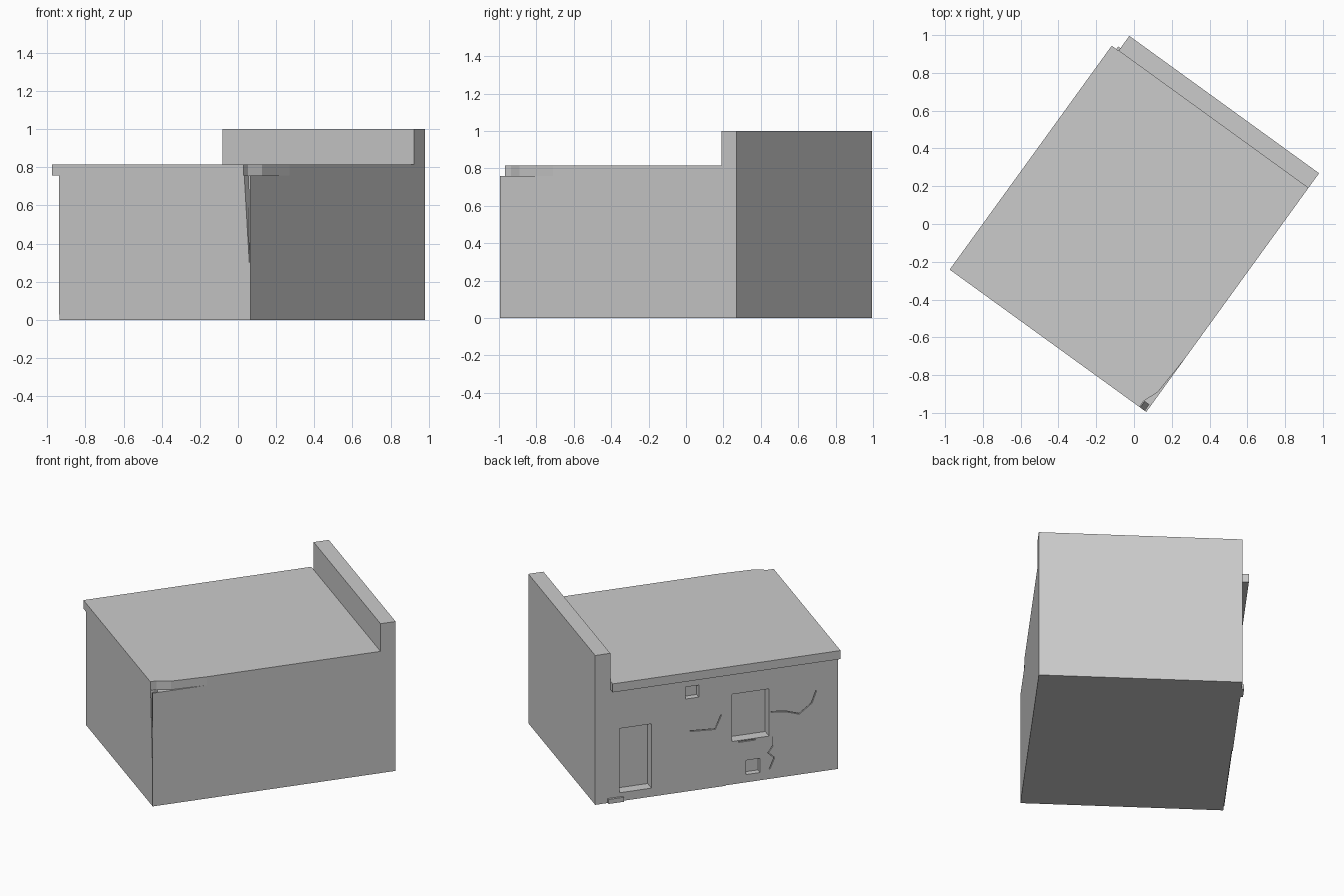
import bpy, bmesh, math
from mathutils import Matrix, Vector

if "Cube" in bpy.data.objects:
    bpy.data.objects.remove(bpy.data.objects["Cube"])

# Local frame: x runs along the long wall, y across to the door facade
FRAME = Matrix.Translation((0.065, -0.995, 0)) @ Matrix.Rotation(math.radians(54.1), 4, 'Z')
LENGTH, WIDTH = 1.56, 1.24
INNER = 1.463               # inner face of the raised end wall
EAVES, ROOF_TOP = 0.758, 0.815

plaster = bpy.data.materials.new("pale_grey_plaster")
plaster.use_nodes = True
plaster.diffuse_color = (0.6, 0.6, 0.6, 1)
plaster.node_tree.nodes["Principled BSDF"].inputs["Base Color"].default_value = (0.6, 0.6, 0.6, 1)


def prism(name, outline, axis, start, end):
    """Extrude a flat outline along one local axis."""
    bm = bmesh.new()

    def place(p, depth):
        co = list(p)
        co.insert(axis, depth)
        return bm.verts.new(co)

    base = bm.faces.new([place(p, start) for p in outline])
    moved = bmesh.ops.extrude_face_region(bm, geom=[base])["geom"]
    shift = Vector((0, 0, 0))
    shift[axis] = end - start
    bmesh.ops.translate(bm, vec=shift, verts=[g for g in moved if isinstance(g, bmesh.types.BMVert)])
    bmesh.ops.recalc_face_normals(bm, faces=bm.faces)
    mesh = bpy.data.meshes.new(name)
    bm.to_mesh(mesh)
    bm.free()
    mesh.materials.append(plaster)
    obj = bpy.data.objects.new(name, mesh)
    obj.matrix_world = FRAME
    bpy.context.collection.objects.link(obj)
    return obj


def rect(a0, a1, b0, b1):
    return [(a0, b0), (a1, b0), (a1, b1), (a0, b1)]


def box(name, x0, x1, y0, y1, z0, z1):
    return prism(name, rect(x0, x1, y0, y1), 2, z0, z1)


def cut(target, cutter):
    cutter.hide_render = True
    mod = target.modifiers.new("cut", 'BOOLEAN')
    mod.operation, mod.solver, mod.object = 'DIFFERENCE', 'EXACT', cutter
    bpy.context.view_layer.update()
    with bpy.context.temp_override(object=target, active_object=target):
        bpy.ops.object.modifier_apply(modifier=mod.name)
    bpy.data.objects.remove(cutter)


def ribbon(path, half):
    """Thin strip outline around a crack path."""
    pts = [Vector(p) for p in path]
    left, right = [], []
    for i, p in enumerate(pts):
        d = (pts[min(i + 1, len(pts) - 1)] - pts[max(i - 1, 0)]).normalized()
        n = Vector((-d.y, d.x)) * half
        left.append(tuple(p + n))
        right.append(tuple(p - n))
    return left + right[::-1]


# Main parts
walls = box("house_walls", 0, INNER, 0, WIDTH, 0, EAVES)
roof = box("roof_slab", 0, INNER, 0, WIDTH + 0.045, EAVES, ROOF_TOP)
end_wall = box("raised_end_wall", INNER, LENGTH, 0, WIDTH, 0, 1.0)
box("door_step", 1.38, 1.48, WIDTH - 0.01, WIDTH + 0.015, 0, 0.03)

# Recessed openings in the facade: x range, z range, depth
openings = {
    "door": (1.199, 1.405, 0.057, 0.487, 0.07),
    "window": (0.444, 0.683, 0.29, 0.606, 0.07),
    "upper_vent": (0.895, 0.979, 0.62, 0.70, 0.04),
    "lower_vent": (0.502, 0.592, 0.055, 0.15, 0.04),
    "base_recess": (-0.02, 0.72, -0.02, 0.028, 0.006),
}
for name, (x0, x1, z0, z1, depth) in openings.items():
    cut(walls, prism(name + "_cutter", rect(x0, x1, z0, z1), 1, WIDTH - depth, WIDTH + 0.1))

# Fine cracks in the facade plaster
cracks = [
    [(0.43, 0.45), (0.34, 0.44), (0.25, 0.41), (0.17, 0.47), (0.14, 0.55)],
    [(0.95, 0.40), (0.79, 0.39), (0.75, 0.48)],
    [(0.64, 0.28), (0.53, 0.28)],
    [(0.42, 0.28), (0.42, 0.22), (0.45, 0.18), (0.41, 0.14), (0.44, 0.07)],
]
for path in cracks:
    cut(walls, prism("crack_cutter", ribbon(path, 0.003), 1, WIDTH - 0.008, WIDTH + 0.05))

# Split running down the damaged corner, and the chip in the roof above it
split = [(0.006, 0.28), (0.043, 0.80), (0.012, 0.80)]
cut(walls, prism("split_cutter", split, 0, -0.02, 0.04))
chip = [(-0.02, -0.02), (0.42, -0.02), (0.35, 0.0), (0.12, 0.012), (0.04, 0.045), (-0.02, 0.045)]
cut(roof, prism("chip_cutter", chip, 2, EAVES - 0.02, ROOF_TOP + 0.02))
